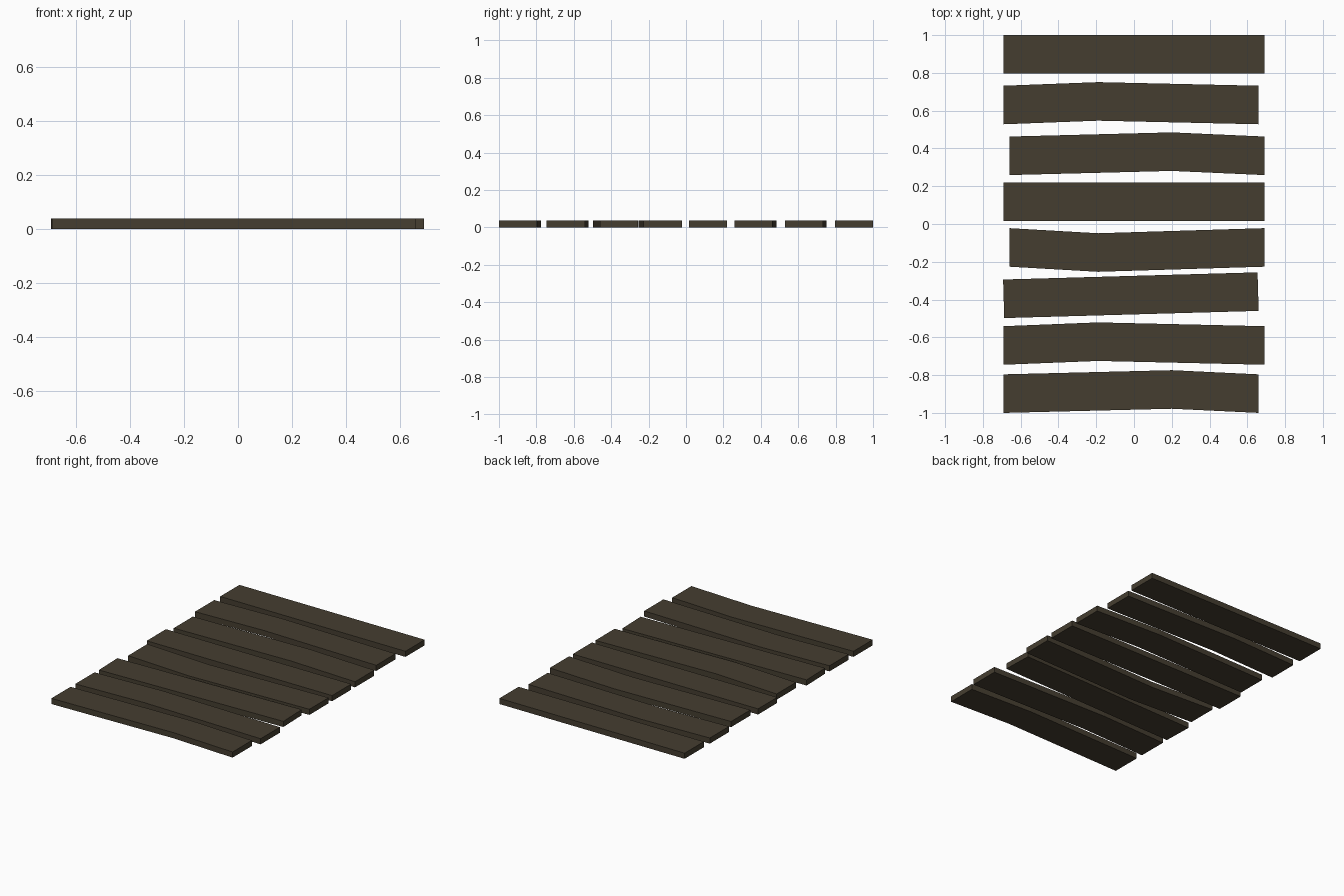
import bpy, bmesh

if "Cube" in bpy.data.objects:
    bpy.data.objects.remove(bpy.data.objects["Cube"])

HEIGHT = 0.038
WIDTH = 0.204

wood = bpy.data.materials.new("dark_brown_wood")
wood.diffuse_color = (0.060, 0.048, 0.030, 1)
wood.use_nodes = True
wood.node_tree.nodes["Principled BSDF"].inputs["Base Color"].default_value = wood.diffuse_color


def plank(name, outline):
    """Extrude a flat plank from its centre line [(x, y), ...]."""
    bm = bmesh.new()
    rows = []
    for x, y, skew in outline:
        rows.append([bm.verts.new((x + skew * s, y + s * WIDTH / 2, z))
                     for s, z in ((-1, 0), (1, 0), (1, HEIGHT), (-1, HEIGHT))])
    for a, b in zip(rows, rows[1:]):
        for i in range(4):
            j = (i + 1) % 4
            bm.faces.new((a[i], a[j], b[j], b[i]))
    bm.faces.new(rows[0])
    bm.faces.new(rows[-1])
    bmesh.ops.recalc_face_normals(bm, faces=bm.faces)
    mesh = bpy.data.meshes.new(name)
    bm.to_mesh(mesh)
    bm.free()
    mesh.materials.append(wood)
    bpy.context.collection.objects.link(bpy.data.objects.new(name, mesh))


# left x, right x, centre y at the ends, bend x, bend offset in y
PLANKS = [
    (-0.69, 0.69, 0.898, None, 0),
    (-0.69, 0.66, 0.630, -0.19, 0.019),
    (-0.66, 0.69, 0.361, 0.20, 0.022),
    (-0.69, 0.69, 0.117, None, 0),
    (-0.66, 0.69, -0.124, -0.19, -0.027),
    (-0.69, 0.69, -0.643, -0.19, 0.020),
    (-0.69, 0.66, -0.898, 0.20, 0.022),
]
for n, (left, right, y, bend_x, bend) in enumerate(PLANKS, 1):
    line = [(left, y, 0), (right, y, 0)]
    if bend_x is not None:
        line.insert(1, (bend_x, y + bend, 0))
    plank(f"plank_{n}", line)

# the one straight plank laid at a slight angle
plank("tilted_plank", [(-0.69, -0.396, -0.003), (0.657, -0.358, -0.003)])
